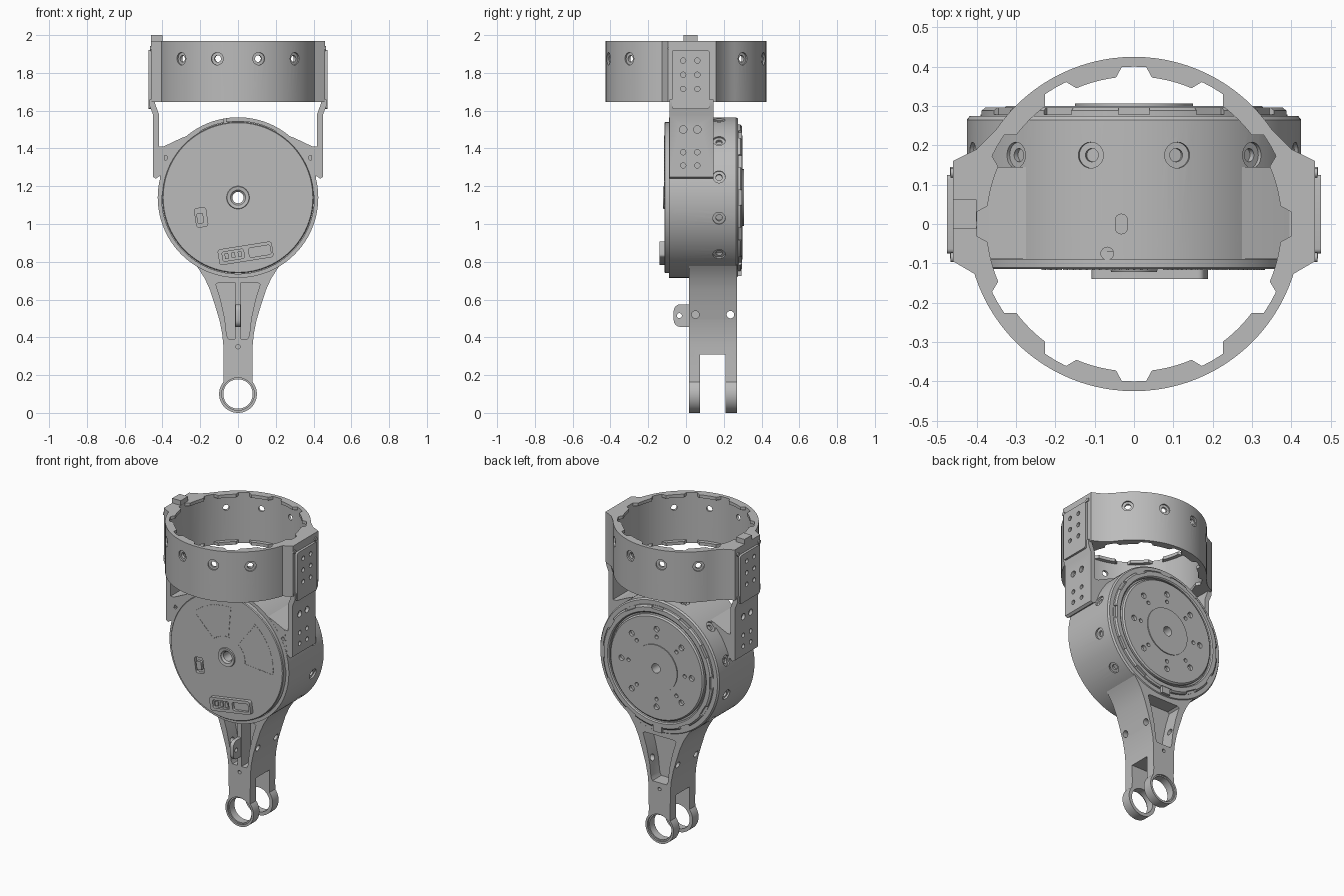
import bpy, math
from math import sin, cos, pi, radians
from mathutils import Matrix

if "Cube" in bpy.data.objects:
    bpy.data.objects.remove(bpy.data.objects["Cube"])

grey = bpy.data.materials.new("machined_grey")
grey.use_nodes = True
COLOUR = (0.5, 0.5, 0.5, 1)
grey.diffuse_color = COLOUR
grey.node_tree.nodes["Principled BSDF"].inputs["Base Color"].default_value = COLOUR

HUB = 1.14  # height of the drum axis
PLACE = {"X": lambda u, v, d: (d, u, v),
         "Y": lambda u, v, d: (u, d, v),
         "Z": lambda u, v, d: (u, v, d)}


def add_mesh(name, verts, faces):
    mesh = bpy.data.meshes.new(name)
    mesh.from_pydata(verts, [], faces)
    obj = bpy.data.objects.new(name, mesh)
    bpy.context.collection.objects.link(obj)
    mesh.materials.append(grey)
    bpy.ops.object.select_all(action="DESELECT")
    bpy.context.view_layer.objects.active = obj
    obj.select_set(True)
    bpy.ops.object.mode_set(mode="EDIT")
    bpy.ops.mesh.select_all(action="SELECT")
    bpy.ops.mesh.normals_make_consistent(inside=False)
    bpy.ops.object.mode_set(mode="OBJECT")
    return obj


def prism(name, pts, axis, a, b):
    """Extrude a 2D outline along an axis from a to b."""
    n = len(pts)
    verts = [PLACE[axis](u, v, d) for d in (a, b) for u, v in pts]
    faces = [list(range(n)), list(range(n, 2 * n))]
    faces += [(i, (i + 1) % n, n + (i + 1) % n, n + i) for i in range(n)]
    return add_mesh(name, verts, faces)


def arc(r, a0, a1, n, cu=0, cv=0):
    return [(cu + r * cos(radians(a0 + (a1 - a0) * i / n)),
             cv + r * sin(radians(a0 + (a1 - a0) * i / n))) for i in range(n + 1)]


def disc(name, r, axis, a, b, cu=0, cv=0, n=24):
    return prism(name, arc(r, 0, 360, n, cu, cv)[:-1], axis, a, b)


def rounded(cu, cv, w, h, r, tilt=0):
    pts = []
    for k, (sx, sy) in enumerate([(1, 1), (-1, 1), (-1, -1), (1, -1)]):
        pts += arc(r, 90 * k, 90 * k + 90, 4, sx * (w / 2 - r), sy * (h / 2 - r))
    c, s = cos(radians(tilt)), sin(radians(tilt))
    return [(cu + x * c - y * s, cv + x * s + y * c) for x, y in pts]


def box(name, x, y, z):
    return prism(name, [(x[0], y[0]), (x[1], y[0]), (x[1], y[1]), (x[0], y[1])], "Z", *z)


def lathe(name, profile, n=96):
    """Revolve a closed (radius, y) profile about the drum axis."""
    m = len(profile)
    verts = [(r * cos(2 * pi * i / n), y, HUB + r * sin(2 * pi * i / n))
             for i in range(n) for r, y in profile]
    faces = [(i * m + j, i * m + (j + 1) % m, (i + 1) % n * m + (j + 1) % m, (i + 1) % n * m + j)
             for i in range(n) for j in range(m)]
    return add_mesh(name, verts, faces)


def combine(obj, tools, op="DIFFERENCE"):
    for tool in tools:
        mod = obj.modifiers.new("cut", "BOOLEAN")
        mod.operation, mod.solver, mod.object = op, "EXACT", tool
        bpy.context.view_layer.objects.active = obj
        bpy.ops.object.modifier_apply(modifier=mod.name)
        bpy.data.objects.remove(tool)


def turned(obj, matrix):
    obj.data.transform(matrix)
    return obj


# drum housing with radial screw recesses
housing = lathe("drum_housing", [(.03, -.08), (.404, -.08), (.404, -.09), (.425, -.09),
                                 (.425, .265), (.417, .275), (.03, .275)])
cuts = []
for k in range(12):
    if k not in (5, 6):
        spin = Matrix.Translation((0, .175, HUB)) @ Matrix.Rotation(radians(15 + 30 * k), 4, "Y")
        cuts += [turned(disc("cut", .033, "Z", .414, .46), spin),
                 turned(disc("cut", .017, "Z", .4, .44), spin)]
cuts += [prism("cut", rounded(-.032, .0, .03, .05, .014), "Z", 1.54, 1.6),
         disc("cut", .016, "Z", 1.53, 1.6, -.068, -.075)]
combine(housing, cuts)

# front cover, its hub and its service window
cover = lathe("front_cover", [(.03, -.07), (.03, -.105), (.04, -.115), (.396, -.115),
                              (.4, -.11), (.4, -.07)])
combine(cover, [prism("cut", rounded(-.195, 1.035, .06, .1, .012, 8), "Y", -.13, -.095)])
lathe("hub_ring", [(.04, -.11), (.04, -.119), (.058, -.122), (.062, -.11)], 48)
prism("service_latch", rounded(-.2, 1.03, .035, .055, .008, 8), "Y", -.09, -.112)


# perforated sector outlines on the cover
def dash(r, a, along):
    c = (r * cos(radians(a)), HUB + r * sin(radians(a)))
    prism("sector_dash", rounded(*c, .014, .005, .002, a + along), "Y", -.112, -.117)


for a0, a1, r1 in ((85, 135, .325), (-5, 52, .33)):
    for r, count in ((.13, 8), (r1, 17)):
        for i in range(count):
            dash(r, a0 + (a1 - a0) * i / (count - 1), 90)
    for a in (a0, a1):
        for i in range(1, 10):
            dash(.13 + (r1 - .13) * i / 10, a, 0)

# connector block low on the cover
block = prism("connector_block", rounded(.04, .845, .29, .085, .015, 9), "Y", -.14, -.1)
combine(block, [prism("cut", rounded(u, v, .115, .05, .01, 9), "Y", -.16, -.122)
                for u, v in ((-.025, .835), (.115, .856))])
for i in range(3):
    prism("connector_pin", rounded(-.06 + .035 * i, .83 + .005 * i, .02, .03, .004, 9), "Y", -.12, -.132)

# back flange with notched rim
flange = lathe("back_flange", [(.345, .26), (.345, .29), (.352, .296), (.38, .296), (.39, .288), (.39, .26)])
notches = []
for k in range(12):
    spin = Matrix.Translation((0, 0, HUB)) @ Matrix.Rotation(radians(30 * k), 4, "Y")
    notches.append(turned(box("cut", (-.04, .04), (.278, .32), (.374, .45)), spin))
combine(flange, notches)
box("flange_key", (-.03, .03), (.26, .293), (.725, .79))

# output plate with radial pairs of bolt holes
rotor = lathe("output_plate", [(.03, .26), (.03, .3), (.325, .3), (.334, .292), (.334, .26)])
combine(rotor, [disc("cut", size, "Y", .28, .32, r * cos(k * pi / 4), HUB + r * sin(k * pi / 4), 16)
                for k in range(8) for r, size in ((.2, .012), (.25, .018))])
lathe("output_cap", [(.03, .28), (.03, .306), (.15, .306), (.15, .28)])

# forked arm
half = [(.26, .82), (.21, .765), (.175, .71), (.148, .65), (.122, .57), (.098, .49),
        (.084, .42), (.078, .36), (.076, .21)]
half += arc(.1, 40, -90, 20, 0, .1)
arm = prism("forked_arm", half + [(-x, z) for x, z in half[-2::-1]], "Y", .015, .27)
pocket = [(.015, .69), (.105, .69), (.117, .68), (.092, .6), (.07, .5), (.06, .41), (.05, .39), (.015, .39)]
wide = pocket[1:-1]
cuts = [prism("cut", [(s * x, z) for x, z in pocket], "Y", -.05, .105) for s in (1, -1)]
cuts += [prism("cut", wide + [(-x, z) for x, z in wide[::-1]], "Y", .18, .35),
         box("cut", (-.2, .2), (.075, .21), (-.1, .31)),
         disc("cut", .078, "Y", -.1, .4, 0, .1, 48),
         disc("cut", .086, "Y", -.1, .025, 0, .1, 48), disc("cut", .086, "Y", .26, .4, 0, .1, 48),
         disc("cut", .011, "Y", -.1, .05, 0, .35), disc("cut", .011, "Y", .24, .4, 0, .35),
         disc("cut", .02, "X", -.3, .3, .235, .52)]
cuts += [disc("cut", .02, "X", s * .03, s * .3, .05, .52) for s in (1, -1)]
combine(arm, cuts)

# cable tab on the arm web
tab = prism("cable_tab", rounded(-.005, .515, .12, .12, .035), "X", -.012, .012)
combine(tab, [disc("cut", .013, "X", -.1, .1, -.035, .515)])

# top collar with flat side pads
collar = disc("top_collar", .425, "Z", 1.645, 1.97, n=96)
pad = [(.30, .27), (.35, .24), (.40, .19), (.46, .16), (.46, -.095), (.40, -.13), (.30, -.2)]
combine(collar, [prism("pad", [(s * x, y) for x, y in pad], "Z", 1.645, 1.97) for s in (1, -1)], "UNION")
cuts = [disc("cut", .4, "Z", 1.5, 2.1, n=96)]
for k in range(12):
    a = radians(15 + 30 * k)
    if abs(cos(a)) < .9:
        spin = Matrix.Translation((0, 0, 1.875)) @ Matrix.Rotation(a, 4, "Z")
        cuts += [turned(disc("cut", .033, "X", .415, .5), spin),
                 turned(disc("cut", .018, "X", .36, .45), spin)]
combine(collar, cuts)
for k in range(12):
    c = 15 + 30 * k
    outline = arc(.405, c - 11, c + 11, 8) + arc(.375, c + 8, c - 8, 6)
    for z in (1.645, 1.95):
        prism("collar_tooth", outline, "Z", z, z + .02)
box("collar_stop", (-.46, -.4), (-.012, .062), (1.96, 2.0))

# side brackets joining the collar to the drum
strut = [(.39, 1.27), (.435, 1.24), (.45, 1.25), (.45, 1.58), (.468, 1.625), (.468, 1.66),
         (.44, 1.66), (.44, 1.64), (.418, 1.58), (.418, 1.41), (.39, 1.41)]
lug = [(.2, 1.49), (.3, 1.455), (.395, 1.41), (.412, 1.25), (.416, 1.16), (.3, 1.1)]
for s, side in ((1, "left"), (-1, "right")):
    bar = prism(side + "_strut", [(s * x, z) for x, z in strut], "Y", -.088, .145)
    combine(bar, [disc("cut", r, "X", s * .43, s * .5, y, z, 16) for y in (-.015, .06)
                  for z, r in ((1.5, .02), (1.38, .014), (1.31, .014))])
    plate = prism(side + "_mount_plate", rounded(.025, 1.765, .2, .31, .012), "X", s * .44, s * .475)
    combine(plate, [disc("cut", .014, "X", s * .455, s * .5, y, z, 16) for y in (-.015, .06)
                    for z in (1.865, 1.79, 1.715)])
    for y in (-.085, .13):
        disc(side + "_plate_screw", .012, "X", s * .45, s * .467, y, 1.93, 16)
    boss = prism(side + "_drum_lug", [(s * x, z) for x, z in lug], "Y", -.089, .145)
    combine(boss, [disc("cut", .012, "Y", -.2, -.06, s * .385, 1.35, 16)])

# smooth round walls while keeping edges crisp
bpy.ops.object.select_all(action="DESELECT")
for obj in bpy.context.collection.objects:
    if obj.type == "MESH" and obj.data.materials and obj.data.materials[0] == grey:
        obj.select_set(True)
        bpy.context.view_layer.objects.active = obj
bpy.ops.object.shade_smooth_by_angle(angle=radians(25))
